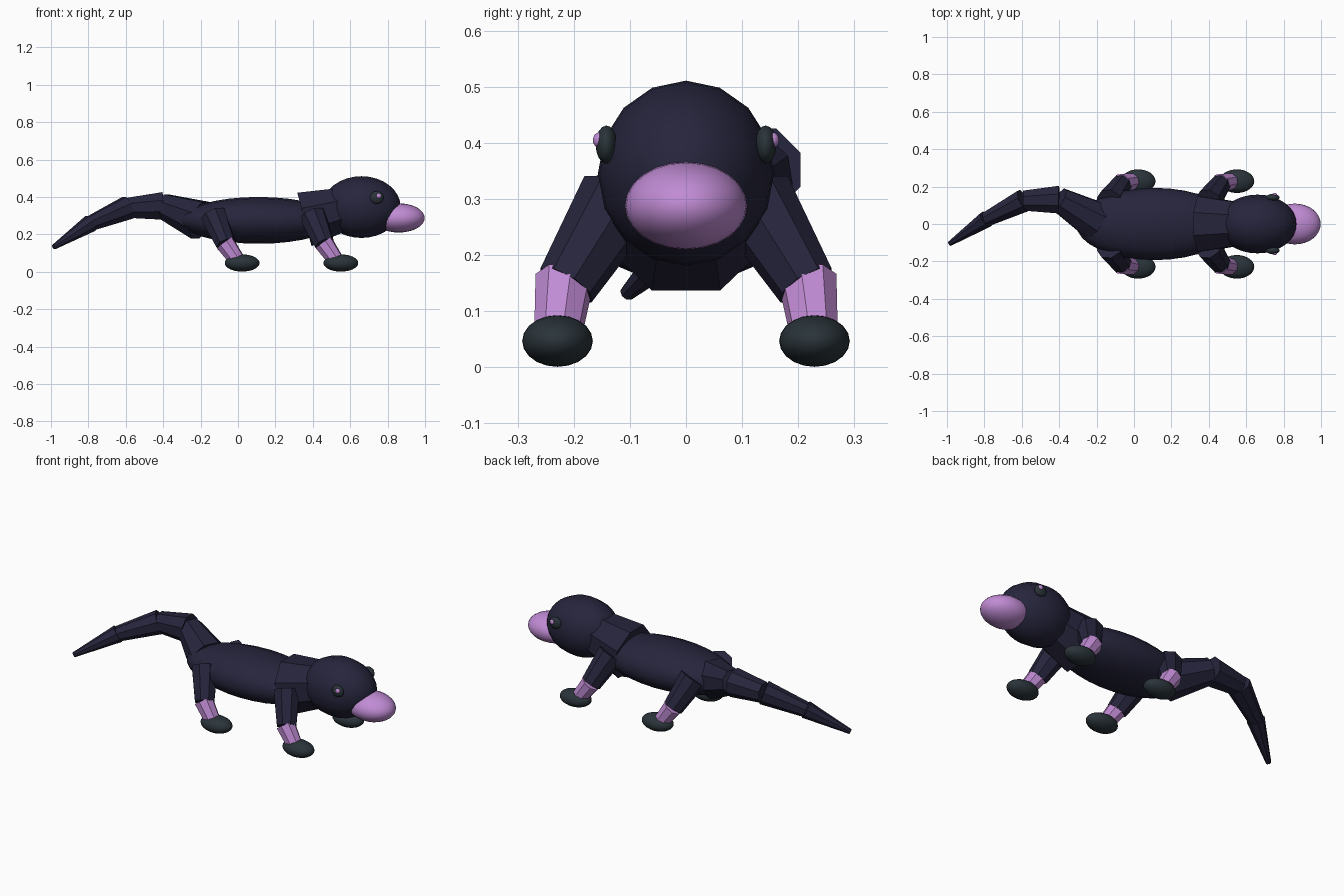
import bpy
from math import pi
from mathutils import Vector, Matrix

cube = bpy.data.objects.get("Cube")
if cube:
    bpy.data.objects.remove(cube, do_unlink=True)


def material(name, rgb):
    m = bpy.data.materials.new(name)
    m.use_nodes = True
    m.diffuse_color = (*rgb, 1)
    bsdf = m.node_tree.nodes["Principled BSDF"]
    bsdf.inputs["Base Color"].default_value = (*rgb, 1)
    bsdf.inputs["Roughness"].default_value = 0.8
    return m


INDIGO = material("dark indigo", (0.019, 0.018, 0.045))
PINK = material("orchid pink", (0.53, 0.26, 0.66))
SLATE = material("dark slate", (0.023, 0.034, 0.042))


def finish(name, mat, smooth):
    ob = bpy.context.object
    ob.name = ob.data.name = name
    ob.data.materials.append(mat)
    if smooth:
        bpy.ops.object.shade_smooth()
    return ob


def ellipsoid(name, mat, centre, radii, segments=16, rings=16):
    """Smooth ellipsoid whose poles lie along x."""
    bpy.ops.mesh.primitive_uv_sphere_add(segments=segments, ring_count=rings, radius=1)
    ob = finish(name, mat, True)
    ob.data.transform(Matrix.Diagonal((*radii, 1)) @ Matrix.Rotation(pi / 2, 4, 'Y'))
    ob.location = centre
    return ob


def limb(name, mat, start, end, r1, r2):
    """Flat-sided tapered octagonal tube between two points."""
    start, end = Vector(start), Vector(end)
    axis = end - start
    bpy.ops.mesh.primitive_cone_add(vertices=8, radius1=r1, radius2=r2, depth=axis.length)
    ob = finish(name, mat, False)
    turn = axis.to_track_quat('Z', 'Y').to_matrix().to_4x4()
    ob.data.transform(turn @ Matrix.Rotation(pi / 8, 4, 'Z'))
    ob.location = (start + end) / 2
    return ob


# Body, neck and head
ellipsoid("body", INDIGO, (0.11, 0, 0.275), (0.42, 0.193, 0.125))
limb("neck", INDIGO, (0.355, 0, 0.28), (0.58, 0, 0.34), 0.16, 0.122)
ellipsoid("head", INDIGO, (0.66, 0, 0.346), (0.21, 0.157, 0.165))
ellipsoid("snout", PINK, (0.86, 0, 0.288), (0.138, 0.109, 0.078), 24)

# Tail, a chain of tapering segments
joints = [(-0.2, 0.015, 0.275), (-0.4, 0.13, 0.352), (-0.59, 0.125, 0.342),
          (-0.79, 0.025, 0.258), (-0.985, -0.105, 0.132)]
tapers = [(0.112, 0.07), (0.08, 0.058), (0.066, 0.042), (0.048, 0.014)]
for i, (r1, r2) in enumerate(tapers):
    limb(f"tail_segment_{i + 1}", INDIGO, joints[i], joints[i + 1], r1, r2)

# Eyes and legs on both sides
for side, s in (("near", -1), ("far", 1)):
    ellipsoid(f"{side}_eye", SLATE, (0.742, s * 0.142, 0.397), (0.036, 0.019, 0.034))
    ellipsoid(f"{side}_pupil", PINK, (0.752, s * 0.154, 0.405), (0.014, 0.012, 0.014))
    for end, x in (("hind", 0), ("fore", 0.528)):
        knee = (x - 0.065, s * 0.214, 0.146)
        limb(f"{end}_{side}_upper_leg", INDIGO, (x - 0.13, s * 0.12, 0.3), knee, 0.074, 0.055)
        limb(f"{end}_{side}_lower_leg", PINK, (x - 0.07, s * 0.217, 0.155),
             (x, s * 0.229, 0.055), 0.053, 0.043)
        ellipsoid(f"{end}_{side}_foot", SLATE, (x + 0.022, s * 0.229, 0.047),
                  (0.093, 0.063, 0.046), 20)
